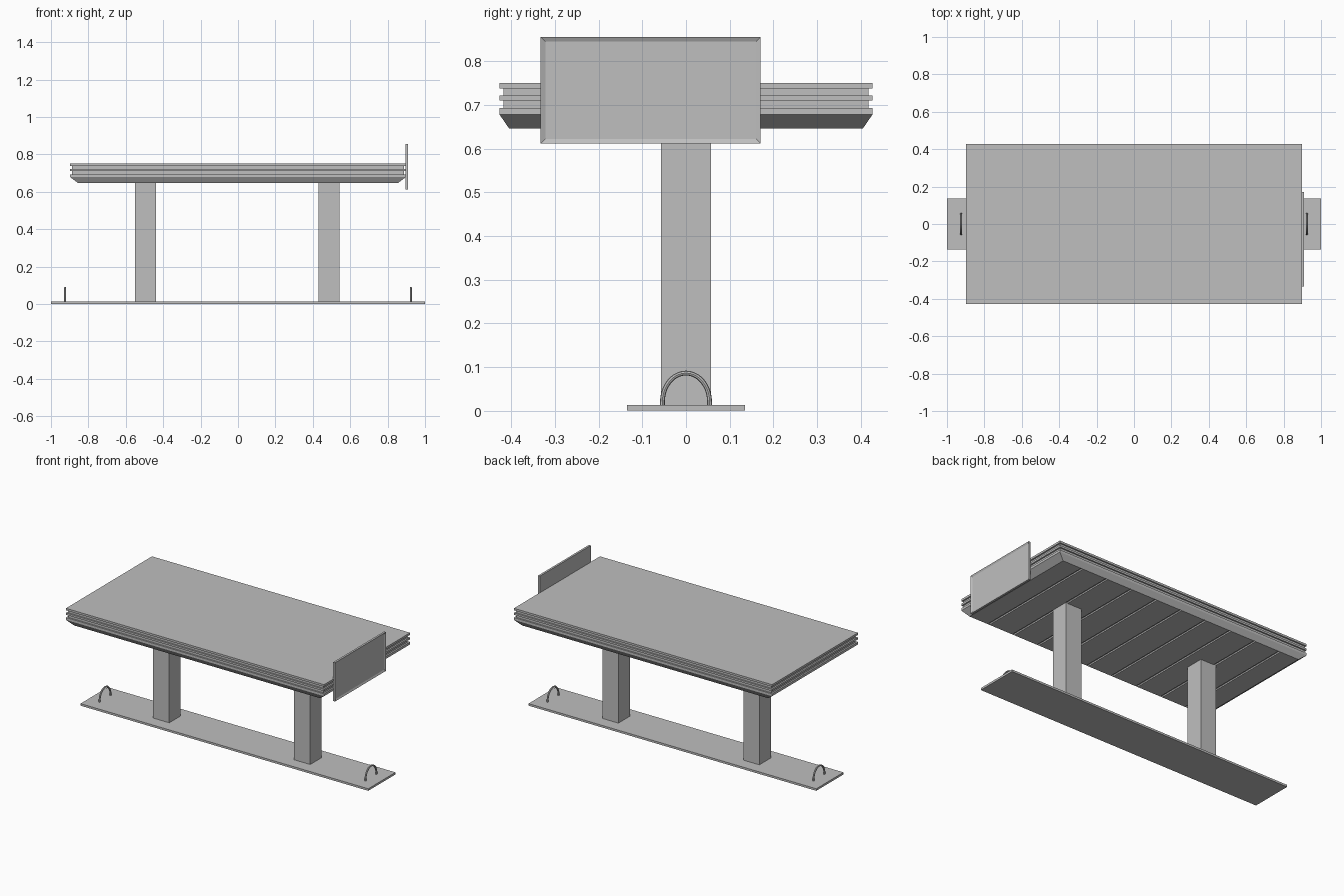
import bpy, bmesh, math
from mathutils import Vector

cube = bpy.data.objects.get("Cube")
if cube:
    bpy.data.objects.remove(cube, do_unlink=True)

# Single plain grey material
grey = bpy.data.materials.new("plain grey")
grey.use_nodes = True
colour = (0.52, 0.52, 0.52, 1)
grey.diffuse_color = colour
grey.node_tree.nodes["Principled BSDF"].inputs["Base Color"].default_value = colour


def finish(name, bm):
    bmesh.ops.recalc_face_normals(bm, faces=bm.faces)
    mesh = bpy.data.meshes.new(name)
    bm.to_mesh(mesh)
    bm.free()
    mesh.materials.append(grey)
    obj = bpy.data.objects.new(name, mesh)
    bpy.context.collection.objects.link(obj)
    return obj


def add_box(bm, low, high):
    low, high = Vector(low), Vector(high)
    verts = bmesh.ops.create_cube(bm, size=1)["verts"]
    for v in verts:
        v.co = (low + high) / 2 + v.co * (high - low)
    return verts


def box(name, low, high):
    bm = bmesh.new()
    add_box(bm, low, high)
    return finish(name, bm)


def canopy(half_x, half_y, grooves):
    """Stack of stepped rectangles, with grooves across the underside."""
    # Each ring: height, inset in x, inset in y
    rings = [(0.646, 0.042, 0.022), (0.678, 0, 0), (0.693, 0, 0),
             (0.693, 0.010, 0.009), (0.710, 0.010, 0.009), (0.710, 0, 0),
             (0.722, 0, 0), (0.722, 0.010, 0.009), (0.738, 0.010, 0.009),
             (0.738, 0, 0), (0.751, 0, 0)]
    bm = bmesh.new()
    loops = []
    for z, ix, iy in rings:
        x, y = half_x - ix, half_y - iy
        loops.append([bm.verts.new((sx * x, sy * y, z))
                      for sx, sy in ((-1, -1), (1, -1), (1, 1), (-1, 1))])
    for a, b in zip(loops, loops[1:]):
        for i in range(4):
            j = (i + 1) % 4
            bm.faces.new((a[i], a[j], b[j], b[i]))
    bottom = bm.faces.new(loops[0])
    bm.faces.new(loops[-1])
    # Split the underside at every groove edge, then sink the narrow strips
    spacing = 2 * half_x / (grooves + 1)
    width = 0.014
    centres = [-half_x + spacing * (k + 1) for k in range(grooves)]
    for c in centres:
        for side in (-1, 1):
            low = [f for f in bm.faces if abs(f.calc_center_median().z - 0.646) < 0.001]
            geom = low + list({e for f in low for e in f.edges})
            bmesh.ops.bisect_plane(bm, geom=geom, plane_co=(c + side * width / 2, 0, 0),
                                   plane_no=(1, 0, 0))
    strips = [f for f in bm.faces if abs(f.calc_center_median().z - 0.646) < 0.001
              and any(abs(f.calc_center_median().x - c) < 0.002 for c in centres)]
    for f in strips:
        bmesh.ops.inset_individual(bm, faces=[f], thickness=0.001, depth=0)
        bmesh.ops.translate(bm, verts=f.verts, vec=(0, 0, 0.008))
    return finish("canopy", bm)


def sign(x0, x1, low, high, border):
    """Thin panel with a recessed face inside a raised border."""
    bm = bmesh.new()
    add_box(bm, (x0, low[0], low[1]), (x1, high[0], high[1]))
    bm.normal_update()
    face = max(bm.faces, key=lambda f: f.calc_center_median().x)
    bmesh.ops.inset_individual(bm, faces=[face], thickness=border, depth=0)
    bmesh.ops.translate(bm, verts=face.verts, vec=(-0.005, 0, 0))
    return finish("sign_panel", bm)


def hoop(name, x, radius=0.0055, steps=20, sides=8):
    """Round bar bent into an arch whose legs pass through the base."""
    path = [Vector((x, 0.054, 0))]
    for k in range(steps + 1):
        a = math.pi * k / steps
        path.append(Vector((x, 0.054 * math.cos(a), 0.02 + 0.066 * math.sin(a))))
    path.append(Vector((x, -0.054, 0)))
    bm = bmesh.new()
    loops = []
    for i, p in enumerate(path):
        along = (path[min(i + 1, len(path) - 1)] - path[max(i - 1, 0)]).normalized()
        across = Vector((1, 0, 0))
        out = along.cross(across)
        loops.append([bm.verts.new(p + radius * (across * math.cos(t) + out * math.sin(t)))
                      for t in (2 * math.pi * s / sides for s in range(sides))])
    for a, b in zip(loops, loops[1:]):
        for i in range(sides):
            j = (i + 1) % sides
            bm.faces.new((a[i], a[j], b[j], b[i]))
    bm.faces.new(loops[0])
    bm.faces.new(loops[-1])
    obj = finish(name, bm)
    bpy.ops.object.select_all(action="DESELECT")
    obj.select_set(True)
    bpy.context.view_layer.objects.active = obj
    bpy.ops.object.shade_smooth_by_angle()
    return obj


# Ground plate
box("base_plate", (-1, -0.135, 0), (1, 0.135, 0.013))

# Posts and hoops at both ends
for side, post_x, hoop_x in (("right", -0.494, -0.924), ("left", 0.486, 0.924)):
    box(side + "_post", (post_x - 0.056, -0.057, 0.001), (post_x + 0.056, 0.057, 0.65))
    hoop(side + "_hoop", hoop_x)

# Roof and sign
canopy(0.897, 0.427, 9)
sign(0.895, 0.908, (-0.333, 0.612), (0.171, 0.856), 0.015)
